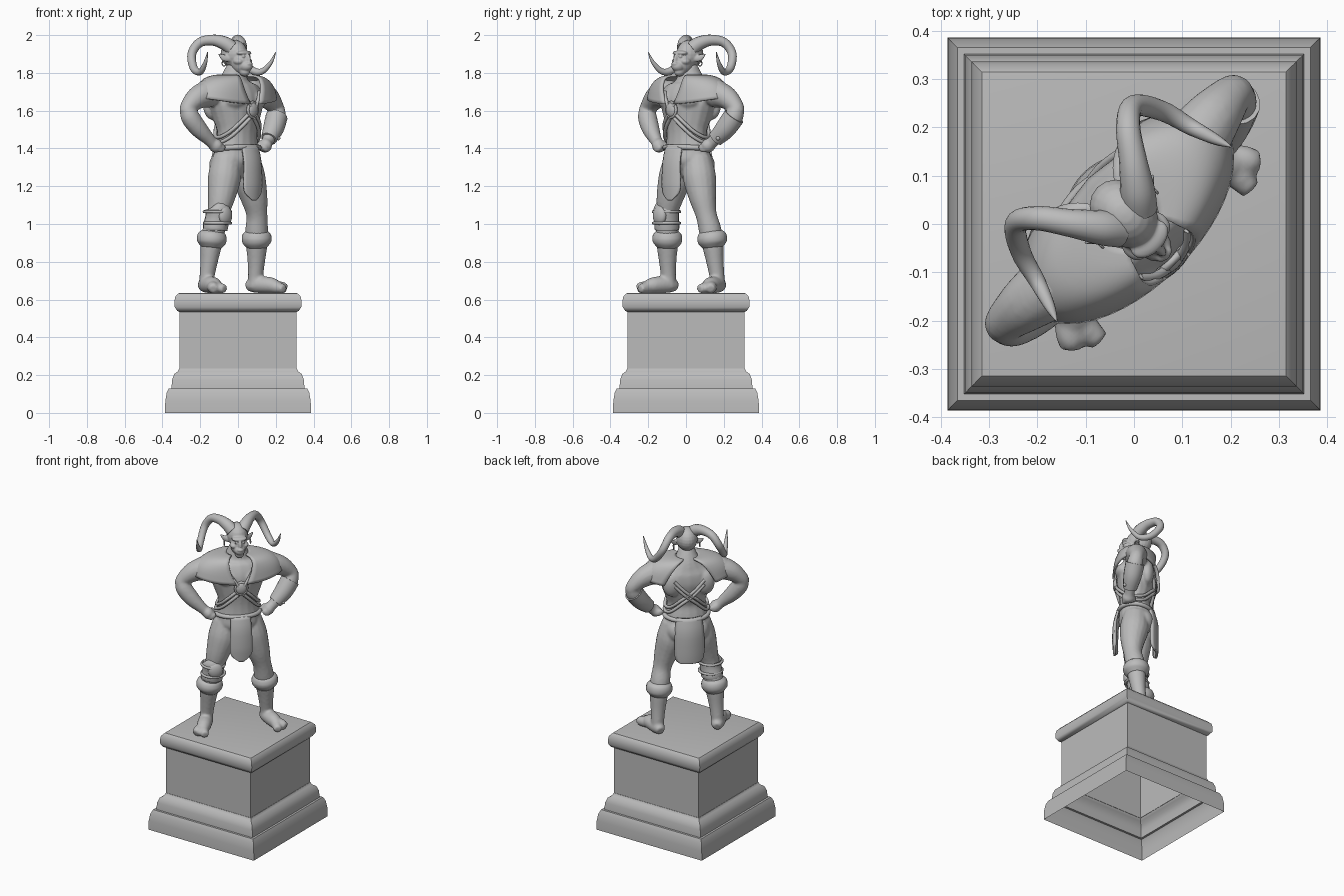
import bpy, bmesh
from math import sin, cos, pi, radians
from mathutils import Vector, Matrix

if "Cube" in bpy.data.objects:
    bpy.data.objects.remove(bpy.data.objects["Cube"])

stone = bpy.data.materials.new("grey stone")
stone.use_nodes = True
stone.diffuse_color = (0.5, 0.5, 0.5, 1)
stone.node_tree.nodes["Principled BSDF"].inputs["Base Color"].default_value = (0.5, 0.5, 0.5, 1)
TURN = radians(45)      # the figure faces a corner of the pedestal


def finish(name, bm, turn=TURN, voxel=0, thick=0, mirror=False, angle=50):
    """Turn a bmesh into a finished, shaded object."""
    bmesh.ops.recalc_face_normals(bm, faces=bm.faces)
    mesh = bpy.data.meshes.new(name)
    bm.to_mesh(mesh)
    bm.free()
    ob = bpy.data.objects.new(name, mesh)
    bpy.context.collection.objects.link(ob)
    mesh.materials.append(stone)
    ob.rotation_euler.z = turn
    bpy.ops.object.select_all(action='DESELECT')
    ob.select_set(True)
    bpy.context.view_layer.objects.active = ob
    bpy.ops.object.shade_smooth_by_angle(angle=radians(angle))
    if mirror:
        ob.modifiers.new("mirror", 'MIRROR')
    if thick:
        m = ob.modifiers.new("thickness", 'SOLIDIFY')
        m.thickness, m.offset = thick, 0
    if voxel:
        m = ob.modifiers.new("blend", 'REMESH')
        m.mode, m.voxel_size, m.use_smooth_shade = 'VOXEL', voxel, True
        m = ob.modifiers.new("soften", 'SMOOTH')
        m.factor, m.iterations = 0.5, 4
    return ob


def spline(pts, n):
    """Smooth a list of equal-length tuples."""
    out = []
    for i in range(len(pts) - 1):
        quad = [pts[max(i - 1, 0)], pts[i], pts[i + 1], pts[min(i + 2, len(pts) - 1)]]
        for k in range(n):
            t = k / n
            out.append([b + t / 2 * (c - a + t * (2 * a - 5 * b + 4 * c - d + t * (3 * (b - c) + d - a)))
                        for a, b, c, d in zip(*quad)])
    return out + [list(pts[-1])]


def tube(bm, pts, side=1, sides=16, n=4, ref=(1, 0, 0), closed=False):
    """Sweep an ellipse along x, y, z, radius (and optional second radius)."""
    pts = spline(pts, n)
    if closed:
        pts.pop()
    rings, count = [], len(pts)
    for i, p in enumerate(pts):
        a, b = (pts[i - 1], pts[(i + 1) % count]) if closed else (pts[max(i - 1, 0)], pts[min(i + 1, count - 1)])
        tan = (Vector(b[:3]) - Vector(a[:3])).normalized()
        u = Vector(ref)
        u = (u - tan * u.dot(tan)).normalized()
        v = tan.cross(u)
        ring = []
        for k in range(sides):
            t = 2 * pi * k / sides
            c = Vector(p[:3]) + u * p[3] * cos(t) + v * p[-1] * sin(t)
            ring.append(bm.verts.new((c.x * side, c.y, c.z)))
        rings.append(ring)
    pairs = list(zip(rings, rings[1:])) + ([(rings[-1], rings[0])] if closed else [])
    for r, s in pairs:
        for k in range(sides):
            j = (k + 1) % sides
            bm.faces.new((r[k], r[j], s[j], s[k]))
    if not closed:
        bm.faces.new(rings[0][::-1])
        bm.faces.new(rings[-1])


def blob(bm, loc, size, tilt=0):
    m = Matrix.Translation(loc) @ Matrix.Rotation(tilt, 4, 'Y') @ Matrix.Diagonal((*size, 1))
    bmesh.ops.create_uvsphere(bm, u_segments=20, v_segments=12, radius=1, matrix=m)


def sheet(bm, rows):
    """Join rows of points into a surface."""
    grid = [[bm.verts.new(p) for p in row] for row in rows]
    for r, s in zip(grid, grid[1:]):
        for k in range(len(r) - 1):
            bm.faces.new((r[k], r[k + 1], s[k + 1], s[k]))


# Pedestal: moulded square profile, open underneath
profile = [(.386, 0), (.385, .06), (.378, .105), (.366, .13), (.352, .13), (.349, .175), (.338, .205),
           (.318, .22), (.312, .235), (.31, .235), (.31, .535), (.322, .54), (.335, .56), (.337, .59),
           (.332, .615), (.315, .633), (.3, .636)]
bm = bmesh.new()
rings = [[bm.verts.new((sx * w, sy * w, z)) for sx, sy in ((-1, -1), (1, -1), (1, 1), (-1, 1))]
         for w, z in profile]
for r, s in zip(rings, rings[1:]):
    for k in range(4):
        bm.faces.new((r[k], r[(k + 1) % 4], s[(k + 1) % 4], s[k]))
bm.faces.new(rings[-1])
finish("pedestal", bm, turn=0, angle=35)

# Body: torso, arms, legs and feet blended into one form
TORSO = [(0, .02, 1.25, .05, .05), (0, .015, 1.33, .13, .105), (0, .01, 1.4, .13, .1), (0, .005, 1.48, .118, .092),
         (0, .01, 1.56, .142, .108), (0, .015, 1.64, .168, .12), (0, .025, 1.71, .16, .105),
         (0, .03, 1.76, .085, .075), (0, .015, 1.84, .045, .048)]
ARM = [(.12, .03, 1.7, .06), (.2, .03, 1.69, .07), (.27, .04, 1.665, .06), (.325, .045, 1.62, .045), (.338, .04, 1.59, .042)]
FOREARM = [(.33, .045, 1.625, .038), (.325, .035, 1.57, .05), (.28, .015, 1.505, .047), (.225, -.005, 1.45, .034),
           (.195, -.012, 1.42, .03)]
LEG = [(.07, .015, 1.35, .075), (.09, .01, 1.25, .088), (.122, .002, 1.14, .072), (.146, .005, 1.05, .056),
       (.16, .02, .97, .06), (.17, .03, .89, .057), (.177, .04, .8, .046), (.182, .05, .72, .04), (.184, .05, .665, .042)]
body = bmesh.new()
tube(body, TORSO)
for s in (1, -1):
    tube(body, ARM, s, ref=(0, 1, 0))
    tube(body, FOREARM, s, ref=(0, 1, 0))
    tube(body, LEG, s)
    blob(body, (s * .068, -.055, 1.655), (.075, .052, .05))
    blob(body, (s * .06, .065, 1.31), (.07, .06, .075))
    blob(body, (s * .2, .03, 1.69), (.07, .07, .075))
    blob(body, (s * .1, .09, 1.63), (.06, .04, .08))
    # Fist resting on the hip, with knuckles
    blob(body, (s * .185, -.018, 1.415), (.034, .04, .038))
    for k in range(4):
        blob(body, (s * .165, -.045 + .02 * k, 1.4 + .004 * k), (.028, .013, .02), s * .6)
    # Cloven foot
    tube(body, [(.172, .1, .668, .025), (.182, .06, .678, .042), (.21, -.02, .677, .044), (.225, -.06, .668, .036)], s)
    for x, y in ((.222, -.122), (.275, -.09)):
        tube(body, [(.215, -.02, .668, .03), (.225 + (x - .225) * .6, -.07, .664, .032), (x, y, .656, .022)], s)
finish("body", body, voxel=.008)

# Head: skull, brow, muzzle and jaw blended together
head = bmesh.new()
for loc, size in (((0, .03, 1.9), (.064, .078, .075)), ((0, -.02, 1.855), (.05, .055, .062)),
                  ((0, -.058, 1.835), (.034, .04, .03)), ((0, -.05, 1.805), (.027, .03, .024)),
                  ((0, -.045, 1.905), (.048, .03, .014)), ((0, -.07, 1.868), (.012, .022, .035)),
                  ((0, -.088, 1.848), (.02, .013, .011))):
    blob(head, loc, size)
for s in (1, -1):
    blob(head, (s * .035, -.035, 1.86), (.022, .03, .018))
    blob(head, (s * .022, -.062, 1.886), (.009, .009, .007))
    tube(head, [(.05, .015, 1.875, .016, .012), (.075, .03, 1.88, .018, .009), (.1, .045, 1.9, .004, .003)], s, ref=(0, 0, 1))
finish("head", head, voxel=.004)

# Curling horns
bm = bmesh.new()
tube(bm, [(.03, .015, 1.93, .038), (.055, .045, 1.957, .036), (.092, .095, 1.973, .029), (.135, .152, 1.96, .025),
          (.173, .173, 1.9, .023), (.207, .124, 1.825, .021), (.226, .057, 1.805, .017), (.244, .003, 1.85, .011),
          (.255, -.028, 1.91, .002)], ref=(.7, -.7, 0), n=6)
finish("horns", bm, mirror=True)

# Earrings
bm = bmesh.new()
tube(bm, [(.08, .025 + .014 * sin(t * pi / 4), 1.85 + .014 * cos(t * pi / 4), .003) for t in range(9)],
     sides=8, n=2, closed=True)
finish("earrings", bm, mirror=True)

# Shoulder mantle: two halves, open at the chest and between the shoulder blades
bm = bmesh.new()
rows = []
for w, d, z, front, back in spline([(.065, .065, 1.785, .75, .4), (.13, .1, 1.782, .5, .4), (.2, .122, 1.762, .36, .42),
                                    (.25, .135, 1.715, .25, .5), (.27, .143, 1.65, .12, .62)], 3):
    row = []
    for k in range(19):
        t = front + (pi - front - back) * k / 18
        row.append((w * sin(t), .02 - d * cos(t), z - .015 * cos(2 * t) * (1.785 - z) / .13))
    rows.append(row)
sheet(bm, rows)
finish("shoulder_mantle", bm, thick=.012, mirror=True)


def skin(t, z, r, lift=.004):
    """Point on the torso at angle t from the front, with a strap radius."""
    for a, b in zip(TORSO, TORSO[1:]):
        if a[2] <= z <= b[2]:
            f = (z - a[2]) / (b[2] - a[2])
            _, y, _, w, d = [p + (q - p) * f for p, q in zip(a, b)]
            return ((w + lift) * sin(t), y - (d + lift) * cos(t), z, r)


# Harness straps crossing at the chest and the back
bm = bmesh.new()
for s in (1, -1):
    for w in (0, .03):
        lower = [(.1, 1.59), (.5, 1.54), (1, 1.49), (1.6, 1.46), (2.2, 1.47), (2.8, 1.53), (3.3, 1.59), (3.7, 1.66)]
        tube(bm, [skin(t, z - w, .01, .008) for t, z in lower], s, sides=8, ref=(0, 0, 1))
    tube(bm, [skin(t, z, .01, .014) for t, z in ((.05, 1.61), (.25, 1.66), (.42, 1.7))], s, sides=8)
finish("harness", bm)
bm = bmesh.new()
blob(bm, (0, -.112, 1.605), (.034, .016, .038))
tube(bm, [(.036 * sin(k * pi / 4), -.11, 1.605 + .04 * cos(k * pi / 4), .008) for k in range(9)],
     sides=8, n=2, ref=(0, 1, 0), closed=True)
finish("chest_ring", bm)

# Belt
bm = bmesh.new()
tube(bm, [skin(k * pi / 8, 1.4 + .008 * cos(k * pi / 8), .014) for k in range(17)], sides=8, n=2,
     ref=(0, 0, 1), closed=True)
finish("belt", bm)

# Loincloth panels
for name, rows in (("front_cloth", [(1.41, .058, -.1), (1.33, .062, -.12), (1.22, .066, -.125), (1.165, .058, -.122), (1.125, .012, -.118)]),
                   ("back_cloth", [(1.41, .075, .118), (1.32, .085, .14), (1.2, .088, .142), (1.14, .08, .14), (1.12, .05, .138)])):
    bm = bmesh.new()
    sheet(bm, [[(w * k / 5, y - (4 if y > 0 else -4) * (w * k / 5) ** 2, z) for k in range(-5, 6)]
               for z, w, y in spline(rows, 3)])
    finish(name, bm, thick=.014)

# Rolled boot cuffs
bm = bmesh.new()
tube(bm, [(.165, .025, .962, .058), (.166, .026, .948, .073), (.168, .028, .925, .08), (.169, .029, .9, .075),
          (.171, .03, .875, .054)], sides=20)
finish("boot_cuffs", bm, mirror=True)

# Guard strapped round the right knee
bm = bmesh.new()
tube(bm, [(.148, .003, 1.085, .055), (.148, .0, 1.075, .068), (.15, .005, 1.03, .065), (.157, .015, .975, .066),
          (.157, .015, .965, .055)], -1, sides=14)
blob(bm, (-.146, -.052, 1.045), (.045, .025, .05))
for z in (1.005, 1.065):
    tube(bm, [(-.15 + .07 * sin(k * pi / 4), .004 + .07 * cos(k * pi / 4), z, .008) for k in range(9)],
         sides=8, n=2, ref=(0, 0, 1), closed=True)
finish("knee_guard", bm)

# Studded bracer on the left forearm
bm = bmesh.new()
tube(bm, [(x, y, z, r + .008) for x, y, z, r in FOREARM[1:4]], ref=(0, 1, 0))
for k in range(4):
    for y in (-.025, .025):
        blob(bm, (.34 - .023 * k, .03 - .012 * k + y, 1.535 - .027 * k), (.011, .011, .011))
finish("studded_bracer", bm)
